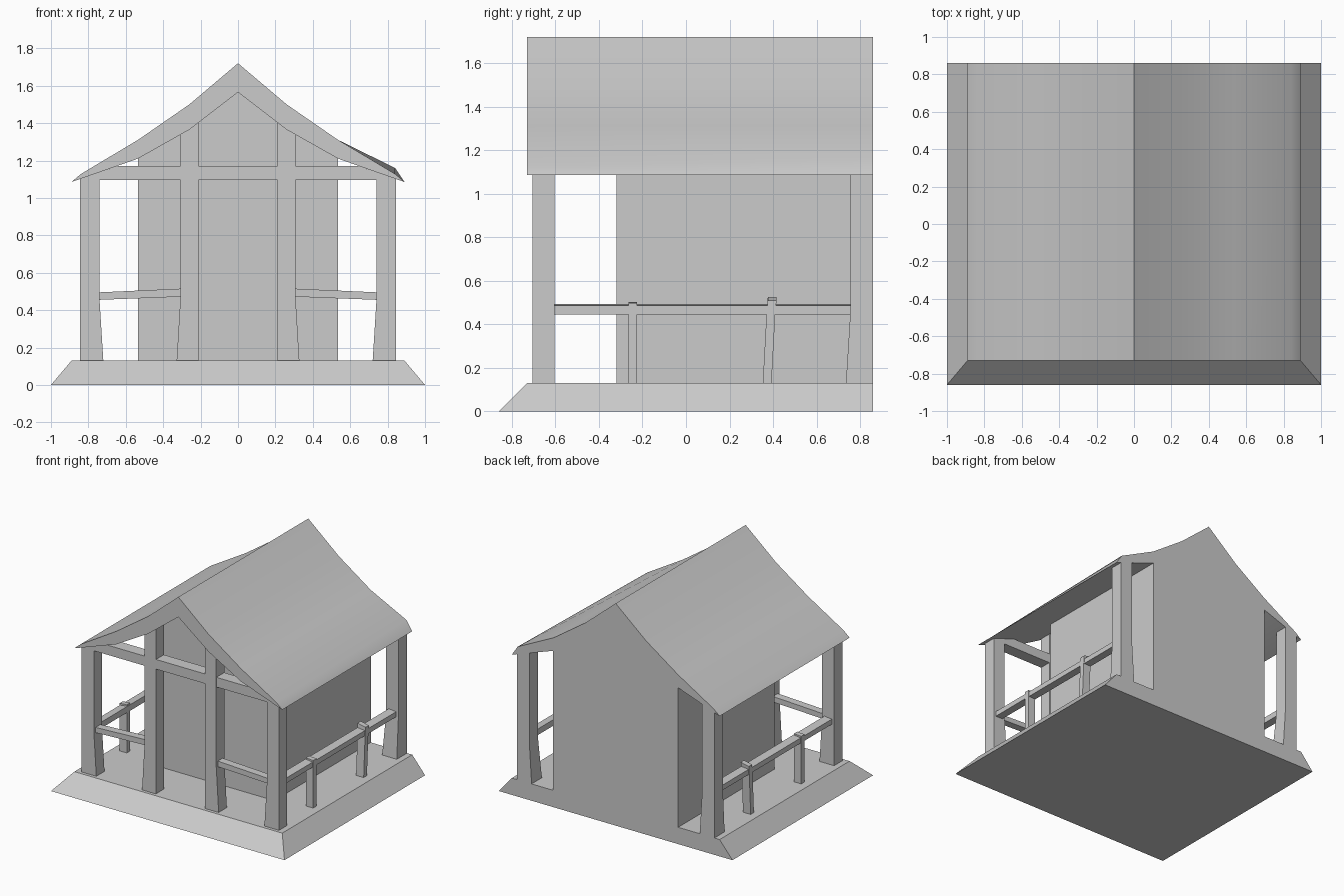
import bpy, bmesh
from math import radians

if "Cube" in bpy.data.objects:
    bpy.data.objects.remove(bpy.data.objects["Cube"])

BACK, DECK = 0.86, 0.13
UNDER = [(0, 1.565), (0.26, 1.365), (0.535, 1.21), (0.89, 1.085)]
OUTER = [(0, 1.72), (0.26, 1.50), (0.535, 1.31), (0.84, 1.128)]


def under(x):
    """Height of the roof underside at x."""
    for (xa, za), (xb, zb) in zip(UNDER, UNDER[1:]):
        if x <= xb:
            return za + (zb - za) * (x - xa) / (xb - xa)


def loft(name, rings, mirror=False):
    """Skin equal-length rings of points and cap both ends."""
    bm = bmesh.new()
    rows = [[bm.verts.new(p) for p in ring] for ring in rings]
    n = len(rows[0])
    for a, b in zip(rows, rows[1:]):
        for i in range(n):
            j = (i + 1) % n
            bm.faces.new((a[i], a[j], b[j], b[i]))
    bm.faces.new(rows[0])
    bm.faces.new(rows[-1])
    bmesh.ops.recalc_face_normals(bm, faces=bm.faces)
    me = bpy.data.meshes.new(name)
    bm.to_mesh(me)
    bm.free()
    ob = bpy.data.objects.new(name, me)
    bpy.context.collection.objects.link(ob)
    if mirror:
        ob.modifiers.new("Mirror", 'MIRROR')
    return ob


def rect(x0, x1, y0, y1, z, z1=None):
    """Horizontal rectangle; z1 is the height on the x1 side."""
    z1 = z if z1 is None else z1
    return [(x0, y0, z), (x1, y0, z1), (x1, y1, z1), (x0, y1, z)]


def extrude(name, profile, y0, y1, mirror=False):
    return loft(name, [[(x, y, z) for x, z in profile] for y in (y0, y1)], mirror)


def both_sides(half):
    """Complete a half profile that starts on the centre line."""
    return [(-x, z) for x, z in half[:0:-1]] + half


# Base with sloped front and sides, vertical back
loft("base", [rect(-1, 1, -BACK, BACK, 0), rect(-0.89, 0.89, -0.73, BACK, DECK)])

# House body up to the roof underside
walls = both_sides(UNDER[:3]) + [(0.535, DECK), (-0.535, DECK)]
extrude("house_walls", walls, -0.32, BACK)

# Curved roof, with one back eave corner kicked up
top = both_sides(OUTER)
bottom = both_sides(UNDER)[::-1]
front = [(x, -0.73, z) for x, z in top + bottom]
back = [(x, BACK, z + (0.032 if x == 0.84 else 0)) for x, z in top + bottom]
roof = loft("roof", [front, back])
bpy.context.view_layer.objects.active = roof
roof.select_set(True)
bpy.ops.object.shade_smooth_by_angle(angle=radians(30))

# Corner posts, flared at the foot, tops following the roof
a, b = 0.74, 0.845
loft("front_corner_post", [rect(0.72, b, -0.705, -0.605, DECK),
                           rect(a, b, -0.705, -0.605, 0.45),
                           rect(a, b, -0.705, -0.605, under(a), under(b))], True)
loft("back_corner_post", [rect(0.72, b, 0.735, BACK, DECK),
                          rect(a, b, 0.755, BACK, 0.45),
                          rect(a, b, 0.755, BACK, under(a), under(b))], True)

# Posts beside the entrance
a, b = 0.21, 0.307
loft("entrance_post", [rect(a, 0.328, -0.705, -0.605, DECK),
                       rect(a, b, -0.705, -0.605, 0.48),
                       rect(a, b, -0.705, -0.605, under(a), under(b))], True)

# Cross beam under the front gable
extrude("cross_beam", [(-0.745, 1.095), (0.745, 1.095), (0.745, under(0.745)),
                       (0.648, 1.17), (-0.648, 1.17), (-0.745, under(0.745))],
        -0.703, -0.607)

# Railings
extrude("front_rail", [(0.30, 0.472), (0.745, 0.455), (0.745, 0.495), (0.30, 0.515)],
        -0.685, -0.625, True)
extrude("side_rail", [(0.762, 0.445), (0.825, 0.445), (0.825, 0.485), (0.762, 0.492)],
        -0.61, 0.76, True)

# Small railing posts, the rear one leaning
loft("front_baluster", [rect(0.767, 0.829, -0.265, -0.225, DECK),
                        rect(0.767, 0.829, -0.265, -0.225, 0.503, 0.498)], True)
loft("rear_baluster", [rect(0.764, 0.829, 0.353, 0.393, DECK),
                       rect(0.764, 0.829, 0.37, 0.41, 0.445),
                       rect(0.76, 0.829, 0.376, 0.416, 0.525, 0.51)], True)
